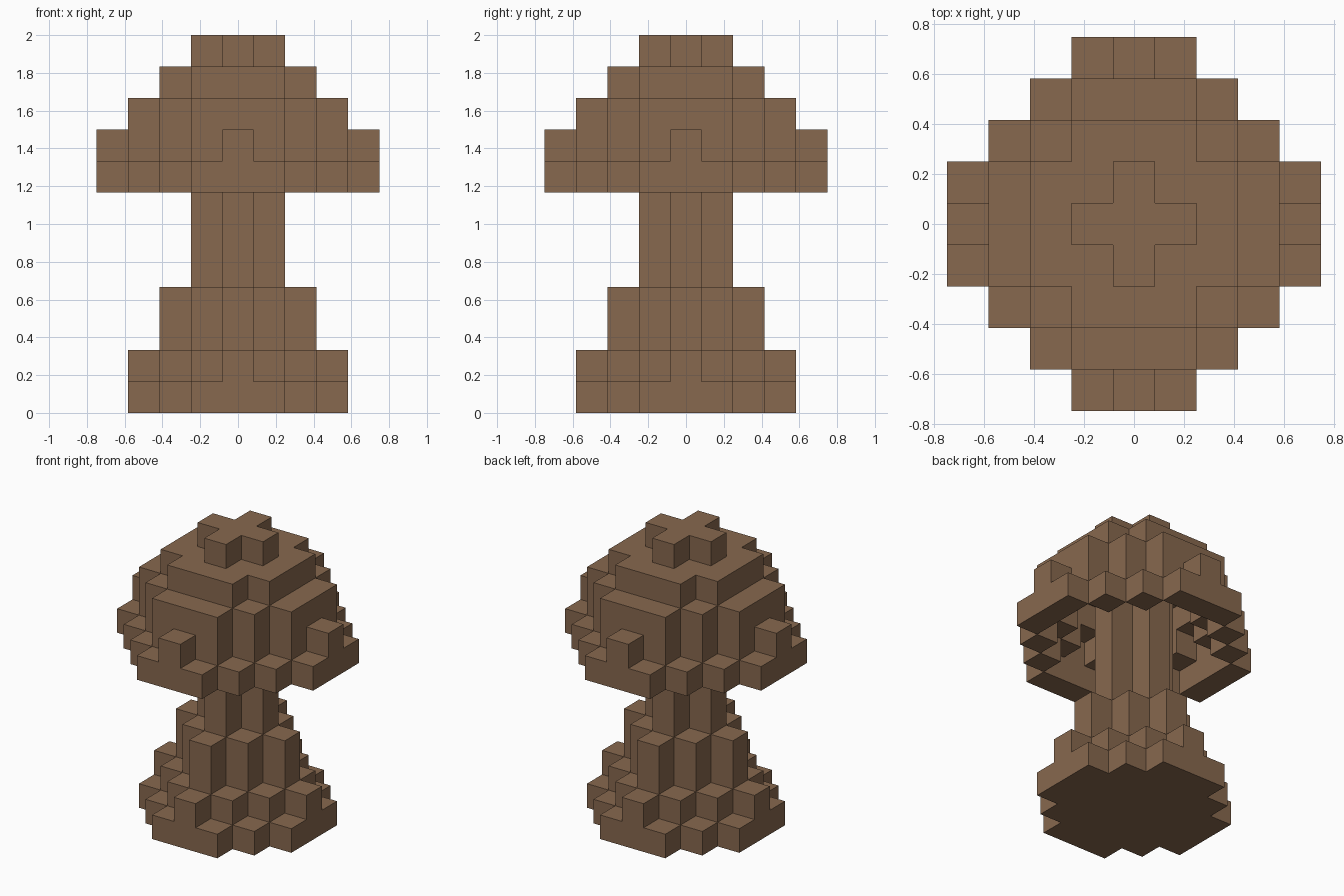
import bpy
import bmesh
from mathutils import Vector

old = bpy.data.objects.get("Cube")
if old:
    bpy.data.objects.remove(old, do_unlink=True)

UNIT = 1 / 6  # edge of one block


def make_material(name, color):
    mat = bpy.data.materials.new(name)
    mat.use_nodes = True
    mat.diffuse_color = color
    mat.node_tree.nodes["Principled BSDF"].inputs["Base Color"].default_value = color
    return mat


def slab(level, reach, total):
    """Stepped round slab of blocks: limited along each axis and along the diagonal."""
    span = range(-reach, reach + 1)
    return {(x, y, level) for x in span for y in span if abs(x) + abs(y) <= total}


def stack(layers):
    return set().union(*(slab(*layer) for layer in layers))


def neighbours(cell):
    x, y, z = cell
    return [(x + 1, y, z), (x - 1, y, z), (x, y + 1, z),
            (x, y - 1, z), (x, y, z + 1), (x, y, z - 1)]


def build(name, cells, solid, mat):
    """Skin the blocks with square faces wherever they meet open space."""
    bm = bmesh.new()
    corners = {}

    def corner(point):
        key = tuple(round(2 * c) for c in point)
        if key not in corners:
            corners[key] = bm.verts.new(point * UNIT)
        return corners[key]

    for cell in sorted(cells):
        centre = Vector(cell) + Vector((0, 0, 0.5))
        for other in neighbours(cell):
            if other in solid:
                continue
            n = Vector(other) - Vector(cell)
            u = Vector((n.y, n.z, n.x))
            v = n.cross(u)
            ring = [(-1, -1), (1, -1), (1, 1), (-1, 1)]
            bm.faces.new([corner(centre + (n + u * a + v * b) / 2) for a, b in ring])
    mesh = bpy.data.meshes.new(name)
    bm.to_mesh(mesh)
    bm.free()
    mesh.materials.append(mat)
    obj = bpy.data.objects.new(name, mesh)
    bpy.context.collection.objects.link(obj)


brown = make_material("bark_brown", (0.242, 0.138, 0.077, 1))

# Flared foot: (level, reach, diagonal limit)
foot = stack([(0, 3, 4), (1, 3, 3), (2, 2, 2), (3, 2, 2)])

# Slim cross-shaped stem, running up inside the cap
stem = stack([(level, 1, 1) for level in range(4, 11)])

# Domed cap, hollow and open underneath
dome = stack([(7, 4, 5), (8, 4, 4), (9, 3, 4), (10, 2, 3), (11, 1, 1)])
filled = dome | {(x, y, 6) for x, y, z in dome}
cap = {c for c in dome if any(n not in filled for n in neighbours(c))} - stem

solid = foot | stem | cap
for name, cells in (("foot", foot), ("stem", stem), ("cap", cap)):
    build(name, cells, solid, brown)
